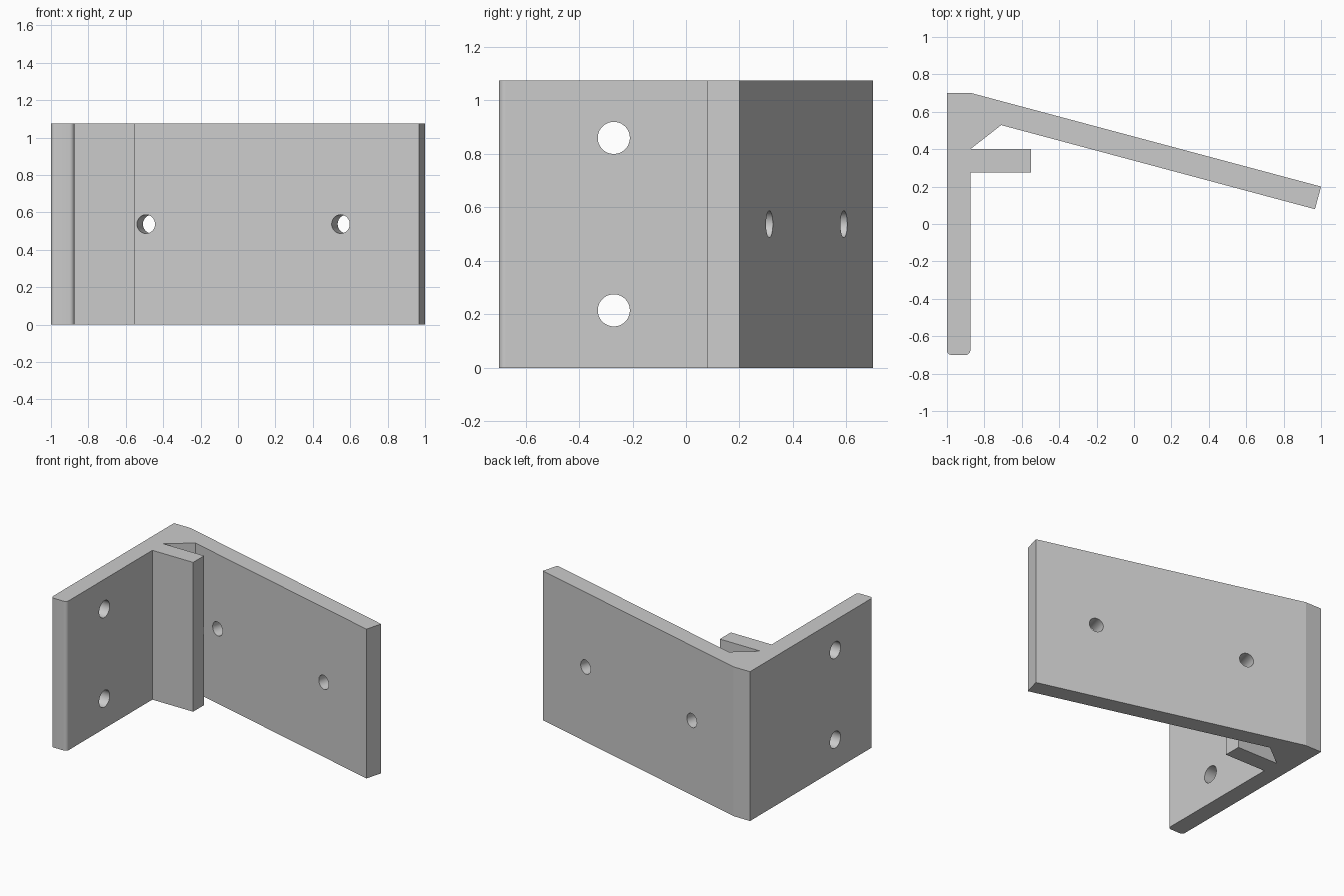
import bpy, bmesh, math
from mathutils import Vector

if "Cube" in bpy.data.objects:
    bpy.data.objects.remove(bpy.data.objects["Cube"])

H = 1.075                      # height of the bracket
T = 0.125                      # plate thickness
TILT = math.radians(15)        # slope of the long arm
along = Vector((math.cos(TILT), -math.sin(TILT)))
normal = Vector((math.sin(TILT), math.cos(TILT)))

grey = bpy.data.materials.new("plain grey")
grey.diffuse_color = (0.6, 0.6, 0.6, 1)
grey.use_nodes = True
grey.node_tree.nodes["Principled BSDF"].inputs["Base Color"].default_value = grey.diffuse_color


def arc(cx, cy, r, a0, a1, n=6):
    """Points of a rounded corner."""
    return [(cx + r * math.cos(math.radians(a0 + (a1 - a0) * i / n)),
             cy + r * math.sin(math.radians(a0 + (a1 - a0) * i / n))) for i in range(n + 1)]


def extrude(name, points, height):
    """Upright prism from a plan outline."""
    bm = bmesh.new()
    face = bm.faces.new([bm.verts.new((x, y, 0)) for x, y in points])
    top = bmesh.ops.extrude_face_region(bm, geom=[face])["geom"]
    bmesh.ops.translate(bm, vec=(0, 0, height),
                        verts=[v for v in top if isinstance(v, bmesh.types.BMVert)])
    bmesh.ops.recalc_face_normals(bm, faces=bm.faces)
    mesh = bpy.data.meshes.new(name)
    bm.to_mesh(mesh)
    bm.free()
    mesh.materials.append(grey)
    obj = bpy.data.objects.new(name, mesh)
    bpy.context.collection.objects.link(obj)
    return obj


def drill(obj, centre, direction, radius):
    """Cut a round through-hole."""
    bpy.ops.mesh.primitive_cylinder_add(vertices=48, radius=radius, depth=0.3, location=centre)
    cutter = bpy.context.object
    cutter.name = "hole_cutter"
    cutter.rotation_euler = Vector(direction).to_track_quat("Z", "Y").to_euler()
    cutter.data.materials.append(grey)
    mod = obj.modifiers.new("hole", "BOOLEAN")
    mod.operation, mod.solver, mod.object = "DIFFERENCE", "EXACT", cutter
    bpy.context.view_layer.objects.active = obj
    bpy.ops.object.modifier_apply(modifier=mod.name)
    bpy.data.objects.remove(cutter)


# Plan outline: corner, sloping arm, gusset, short tab, side plate with rounded end
tip = Vector((1.0, 0.2))
inner_tip = tip - normal * T
gusset = inner_tip - along * ((inner_tip.x + 0.71) / along.x)
outline = [(-1, 0.7), (-0.87, 0.7), tip, inner_tip, gusset,
           (-0.875, 0.4), (-0.55, 0.4), (-0.55, 0.275), (-0.875, 0.275)]
outline += arc(-0.9, -0.675, 0.025, 0, -90)
outline += arc(-0.975, -0.675, 0.025, -90, -180)
bracket = extrude("bracket", outline, H)

# Two holes in the side plate
for z in (0.2 * H, 0.8 * H):
    drill(bracket, (-1 + T / 2, -0.27, z), (1, 0, 0), 0.06)

# Two holes in the sloping arm, square to its face
for x in (-0.492, 0.549):
    p = inner_tip - along * ((inner_tip.x - x) / along.x) + normal * T / 2
    drill(bracket, (p.x, p.y, H / 2), (normal.x, normal.y, 0), 0.05)

# Smooth hole walls and rounded corners, crisp edges elsewhere
bpy.ops.object.select_all(action="DESELECT")
bracket.select_set(True)
bpy.context.view_layer.objects.active = bracket
bpy.ops.object.shade_smooth_by_angle(angle=math.radians(20))

# Keep the shallow bend at the corner crisp
for p in bracket.data.polygons:
    if p.area > 0.1:
        p.use_smooth = False
